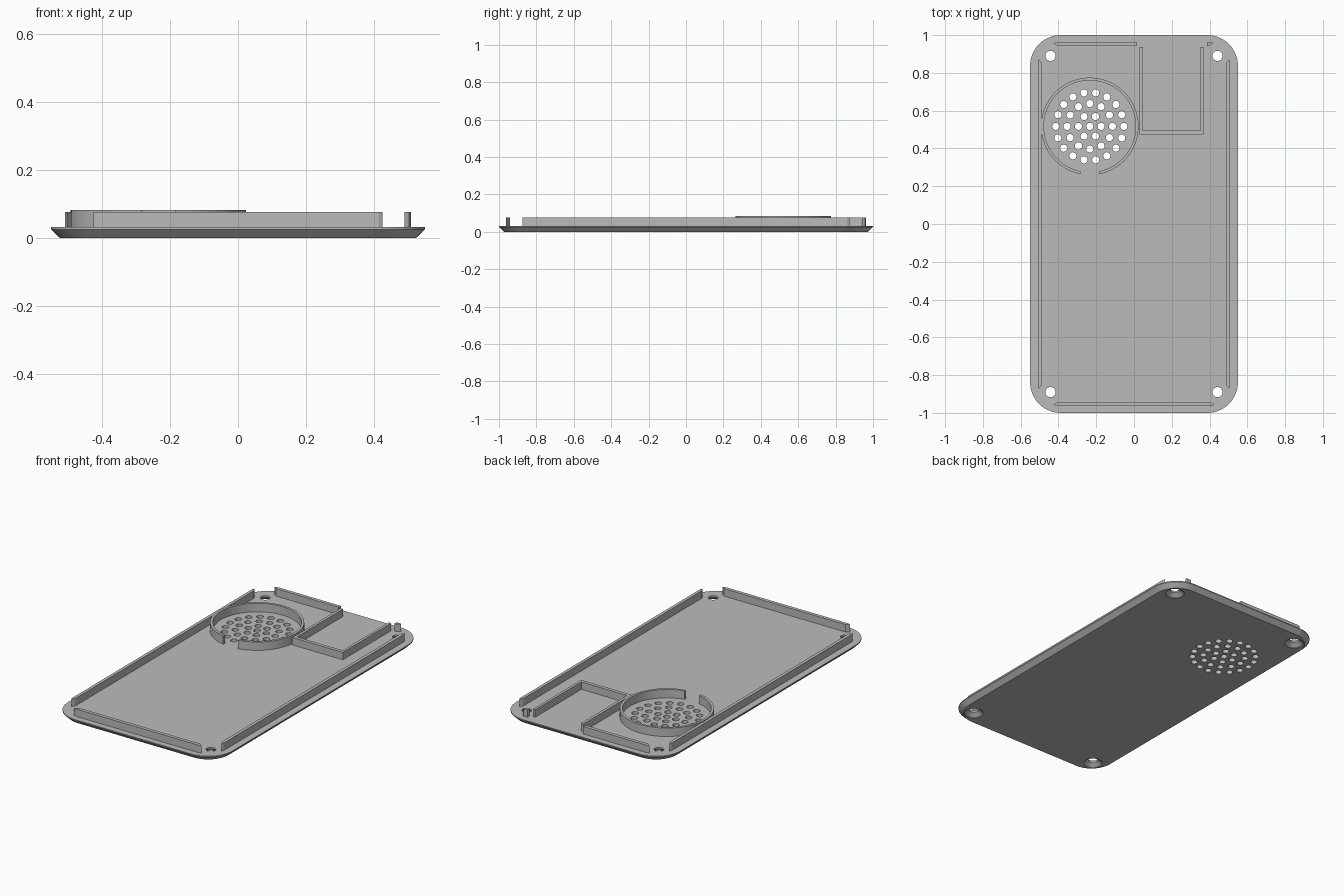
import bpy, bmesh
from math import cos, sin, pi, sqrt, asin

cube = bpy.data.objects.get("Cube")
if cube:
    bpy.data.objects.remove(cube, do_unlink=True)

grey = bpy.data.materials.new("plain_grey")
grey.use_nodes = True
colour = (0.5, 0.5, 0.5, 1)
grey.diffuse_color = colour
grey.node_tree.nodes["Principled BSDF"].inputs["Base Color"].default_value = colour

FLOOR, RIM, RAIL_TOP, RING_TOP = 0.032, 0.026, 0.077, 0.083
SPEAKER = (-0.234, 0.517)


def loft(bm, loops):
    """Skin a closed solid through loops of equal length, lowest first."""
    rows = [[bm.verts.new(p) for p in loop] for loop in loops]
    n = len(rows[0])
    for a, b in zip(rows, rows[1:]):
        for i in range(n):
            j = (i + 1) % n
            bm.faces.new((a[i], a[j], b[j], b[i]))
    bm.faces.new(rows[0][::-1])
    bm.faces.new(rows[-1])


def finish(name, bm):
    bmesh.ops.recalc_face_normals(bm, faces=bm.faces)
    mesh = bpy.data.meshes.new(name)
    bm.to_mesh(mesh)
    bm.free()
    mesh.materials.append(grey)
    ob = bpy.data.objects.new(name, mesh)
    bpy.context.collection.objects.link(ob)
    return ob


def prism(name, outline, top):
    bm = bmesh.new()
    loft(bm, [[(x, y, z) for x, y in outline] for z in (FLOOR - 0.004, top)])
    return finish(name, bm)


def circle(x, y, r, z, n):
    return [(x + r * cos(2 * pi * i / n), y + r * sin(2 * pi * i / n), z) for i in range(n)]


def rounded_rect(w, h, r, z, steps=14):
    pts = []
    for k, (sx, sy) in enumerate(((1, 1), (-1, 1), (-1, -1), (1, -1))):
        for i in range(steps + 1):
            a = (k + i / steps) * pi / 2
            pts.append((sx * (w - r) + r * cos(a), sy * (h - r) + r * sin(a), z))
    return pts


# Cover plate with a chamfered underside
bm = bmesh.new()
loft(bm, [rounded_rect(0.523, 0.973, 0.135, 0),
          rounded_rect(0.55, 1.0, 0.162, RIM),
          rounded_rect(0.55, 1.0, 0.162, FLOOR)])
plate = finish("cover_plate", bm)

# Cutter: rings of speaker holes and countersunk screw holes
bm = bmesh.new()
for ring in range(4):
    count = max(1, 6 * ring)
    for i in range(count):
        a = 2 * pi * i / count
        x, y = SPEAKER[0] + 0.06 * ring * cos(a), SPEAKER[1] + 0.06 * ring * sin(a)
        loft(bm, [circle(x, y, 0.019, z, 20) for z in (-0.02, 0.06)])
for sx in (-1, 1):
    for sy in (-1, 1):
        x, y = sx * 0.442, sy * 0.89
        loft(bm, [circle(x, y, r, z, 28) for r, z in
                  ((0.053, -0.01), (0.053, 0.002), (0.027, 0.022), (0.027, 0.06))])
cutter = finish("hole_cutter", bm)
cutter.hide_render = True

cut = plate.modifiers.new("holes", 'BOOLEAN')
cut.operation, cut.solver, cut.object = 'DIFFERENCE', 'EXACT', cutter
bpy.context.view_layer.objects.active = plate
plate.select_set(True)
bpy.ops.object.modifier_apply(modifier="holes")
bpy.data.objects.remove(cutter, do_unlink=True)


# Edge rails with pointed ends: (along, across) outlines
def rail(half, inner, outer):
    tip = inner + 0.7 * (outer - inner)
    return [(-half + 0.02, inner), (half - 0.02, inner), (half, tip),
            (half - 0.012, outer), (-half + 0.012, outer), (-half, tip)]


for side, s in (("left", 1), ("right", -1)):
    prism(side + "_rail", [(s * v, u) for u, v in rail(0.873, 0.489, 0.508)], RAIL_TOP)
prism("front_rail", [(u, -v) for u, v in rail(0.425, 0.942, 0.963)], RAIL_TOP)
back = rail(0.425, 0.942, 0.963)
prism("back_rail", [(min(u, 0.013), v) for u, v in (back[0], back[1], back[3], back[4], back[5])], RAIL_TOP)
prism("back_rail_stub", [(0.386, 0.942), (0.395, 0.942), (0.42, 0.957), (0.413, 0.963), (0.386, 0.963)], RAIL_TOP)

# Speaker wall: a ring with a straight-sided gap at the front
R_OUT, R_IN, GAP, STEPS = 0.258, 0.243, 0.05, 72


def arc(r):
    g = asin(GAP / r)
    return [(SPEAKER[0] + r * sin(a), SPEAKER[1] - r * cos(a))
            for a in (g + (2 * pi - 2 * g) * i / STEPS for i in range(STEPS + 1))]


wall = prism("speaker_wall", arc(R_OUT) + arc(R_IN)[::-1], RING_TOP)

# Three-sided compartment wall, open to the back
prism("compartment_wall", [(0.03, 0.937), (0.03, 0.475), (0.368, 0.475), (0.368, 0.937),
                           (0.352, 0.937), (0.352, 0.496), (0.047, 0.496), (0.047, 0.937)], RAIL_TOP)

# Smooth the round surfaces while keeping edges sharp
bpy.ops.object.select_all(action='DESELECT')
for ob in (plate, wall):
    ob.select_set(True)
bpy.context.view_layer.objects.active = plate
bpy.ops.object.shade_smooth_by_angle(angle=pi / 7)
